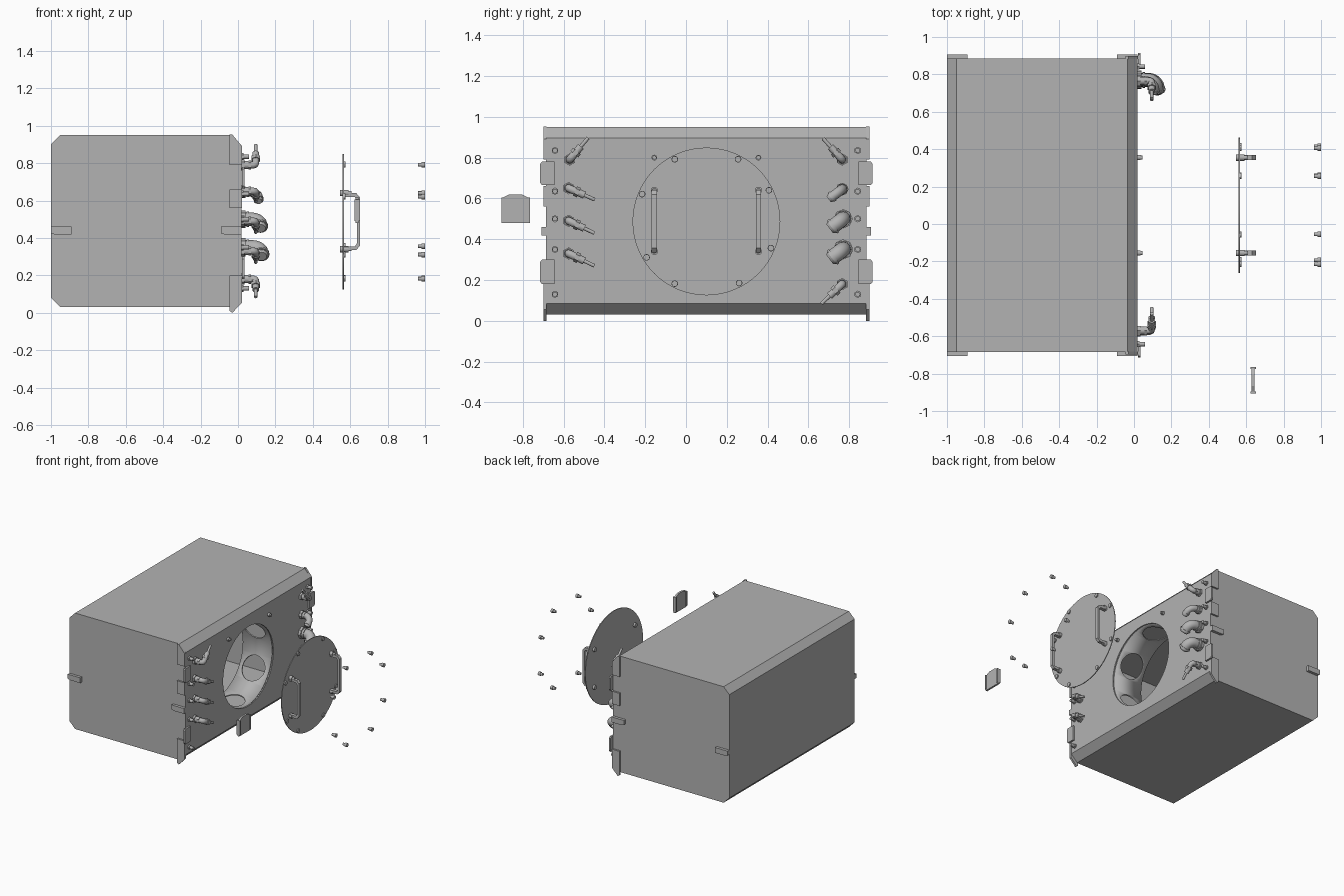
import bpy, bmesh, math
from mathutils import Vector, Matrix

if "Cube" in bpy.data.objects:
    bpy.data.objects.remove(bpy.data.objects["Cube"])

grey = bpy.data.materials.new("plain_grey")
grey.diffuse_color = (0.45, 0.45, 0.45, 1)
grey.use_nodes = True
grey.node_tree.nodes["Principled BSDF"].inputs["Base Color"].default_value = grey.diffuse_color
CY, CZ = 0.10, 0.487          # centre of the front opening


def finish(name, bm, smooth=False):
    bmesh.ops.recalc_face_normals(bm, faces=bm.faces[:])
    me = bpy.data.meshes.new(name)
    bm.to_mesh(me)
    bm.free()
    me.materials.append(grey)
    ob = bpy.data.objects.new(name, me)
    bpy.context.collection.objects.link(ob)
    if smooth:
        bpy.ops.object.select_all(action='DESELECT')
        ob.select_set(True)
        bpy.context.view_layer.objects.active = ob
        bpy.ops.object.shade_smooth_by_angle(angle=math.radians(35))
    return ob


def prism(name, pts, axis, a, b):
    """Extrude a flat profile along y (points are x,z) or along x (points are y,z)."""
    bm = bmesh.new()
    put = (lambda p, t: (p[0], t, p[1])) if axis == 'y' else (lambda p, t: (t, p[0], p[1]))
    lo = [bm.verts.new(put(p, a)) for p in pts]
    hi = [bm.verts.new(put(p, b)) for p in pts]
    bm.faces.new(lo)
    bm.faces.new(hi)
    for i in range(len(pts)):
        j = (i + 1) % len(pts)
        bm.faces.new((lo[i], lo[j], hi[j], hi[i]))
    return finish(name, bm)


def box(name, x0, x1, y0, y1, z0, z1):
    return prism(name, [(x0, z0), (x1, z0), (x1, z1), (x0, z1)], 'y', y0, y1)


def add_cyl(bm, p0, p1, r, seg=20, r2=None, caps=True):
    p0, p1 = Vector(p0), Vector(p1)
    d = p1 - p0
    m = Matrix.Translation((p0 + p1) / 2) @ d.to_track_quat('Z', 'Y').to_matrix().to_4x4()
    bmesh.ops.create_cone(bm, cap_ends=caps, segments=seg, radius1=r,
                          radius2=r if r2 is None else r2, depth=d.length, matrix=m)


def cyls(name, parts, smooth=True):
    bm = bmesh.new()
    for p in parts:
        add_cyl(bm, *p)
    return finish(name, bm, smooth)


def sweep(name, pts, r, res=4):
    cu = bpy.data.curves.new(name, 'CURVE')
    cu.dimensions = '3D'
    cu.bevel_depth, cu.bevel_resolution, cu.use_fill_caps = r, res, True
    sp = cu.splines.new('POLY')
    sp.points.add(len(pts) - 1)
    for q, p in zip(sp.points, pts):
        q.co = (*p, 1)
    cu.materials.append(grey)
    ob = bpy.data.objects.new(name, cu)
    bpy.context.collection.objects.link(ob)
    bpy.ops.object.select_all(action='DESELECT')
    ob.select_set(True)
    bpy.context.view_layer.objects.active = ob
    bpy.ops.object.convert(target='MESH')
    bpy.ops.object.shade_smooth_by_angle(angle=math.radians(40))


def cut(ob, cutter):
    m = ob.modifiers.new("cut", 'BOOLEAN')
    m.object, m.operation, m.solver = cutter, 'DIFFERENCE', 'EXACT'
    cutter.hide_render = True
    cutter.hide_viewport = True


# hollow tank body with chamfered long edges and a round front opening
body = prism("tank_body", [(-.95, .03), (-.035, .03), (.02, .085), (.02, .895),
                           (-.035, .95), (-.95, .95), (-1, .9), (-1, .08)], 'y', CY - .785, CY + .785)
sol = body.modifiers.new("wall", 'SOLIDIFY')
sol.thickness, sol.offset = 0.012, -1
cut(body, cyls("opening_cutter", [((-.1, CY, CZ), (.2, CY, CZ), .315, 64)], False))

# perforated collar behind the opening
bm = bmesh.new()
add_cyl(bm, (-.25, CY, CZ), (.005, CY, CZ), .325, 64, None, False)
collar = finish("opening_collar", bm, True)
sol = collar.modifiers.new("wall", 'SOLIDIFY')
sol.thickness, sol.offset = 0.008, -1
holes = []
for i in range(6):
    a = math.radians(30 + 60 * i)
    d = Vector((0, math.cos(a), math.sin(a)))
    c = Vector((-.125, CY, CZ))
    holes.append((c + d * .23, c + d * .4, .095, 32))
cut(collar, cyls("collar_hole_cutter", holes, False))

# side tabs, front edge flanges, bracket plates and studs, both sides
for s, side in ((-1, "left"), (1, "right")):
    y = lambda v: CY + s * v
    for x0, x1, n in ((-1, -.89, "rear"), (-.09, .02, "front")):
        prism(f"{side}_{n}_tab", [(x0, .425), (x0 + .02, .418), (x1, .418), (x1, .46), (x0, .46)],
              'y', y(.78), y(.807))
    prism(f"{side}_top_flange", [(-.045, .79), (.022, .79), (.022, .89), (-.03, .952), (-.045, .952)],
          'y', y(.783), y(.799))
    box(f"{side}_middle_flange", -.045, .022, y(.783), y(.799), .56, .66)
    prism(f"{side}_bottom_flange", [(-.045, .01), (-.03, 0), (.022, .055), (.022, .2), (-.045, .2)],
          'y', y(.783), y(.799))
    for z0, z1, n in ((.665, .78, "upper"), (.18, .30, "lower")):
        prism(f"{side}_{n}_bracket", [(y(.745), z0), (y(.806), z0), (y(.815), z0 + .012),
                                      (y(.815), z1 - .012), (y(.806), z1), (y(.745), z1)], 'x', .022, .036)
    for i, z in enumerate((.835, .635, .50, .35, .13)):
        cyls(f"{side}_stud_{i + 1}", [((.015, y(.742), z), (.03, y(.742), z), .018, 6),
                                      ((.03, y(.742), z), (.06, y(.742), z), .012, 16)])
    cyls(f"{side}_hanger_stud", [((.015, y(.255), .80), (.035, y(.255), .80), .014, 16),
                                 ((.035, y(.255), .80), (.045, y(.255), .80), .010, 16)])

# slim elbow fittings: base y, z and direction of the pipe
slim = [(-.57, .79, .085, .10), (-.575, .65, .125, -.055), (-.575, .49, .125, -.06),
        (-.575, .33, .125, -.06), (.765, .79, -.09, .10), (.765, .18, -.095, -.09)]
for i, (y, z, dy, dz) in enumerate(slim):
    d = Vector((0, dy, dz)).normalized()
    p = Vector((0, y, z))
    X = Vector((1, 0, 0))
    e = p + X * .095
    cyls(f"slim_fitting_{i + 1}", [
        (p + X * .015, p + X * .035, .03, 6), (p + X * .035, p + X * .055, .021, 20),
        (p + X * .055, p + X * .07, .025, 6),
        (e + d * .035, e + d * .055, .025, 6), (e + d * .055, e + d * .085, .018, 20),
        (e + d * .085, e + d * .14, .009, 14)])
    sweep(f"slim_elbow_{i + 1}", [p + X * .06, p + X * .082, p + X * .092 + d * .005,
                                  e + d * .015, e + d * .04], .019)

# fat hose elbows on the right: y, z, pipe radius, reach
for i, (y, z, r, reach) in enumerate(((.765, .645, .024, .11), (.77, .50, .036, .12), (.77, .35, .038, .125))):
    p = Vector((0, y, z))
    X = Vector((1, 0, 0))
    d = Vector((0, -.8, -.6))
    R = .05
    pts = [p + X * .02]
    for k in range(9):
        a = math.pi / 2 * k / 8
        pts.append(p + X * (reach - R + R * math.sin(a)) + d * (R - R * math.cos(a)))
    pts.append(pts[-1] + d * .02)
    sweep(f"hose_elbow_{i + 1}", pts, r)
    q = pts[-1]
    cyls(f"hose_collars_{i + 1}", [(p + X * .015, p + X * .04, r * 1.3, 8),
                                   (p + X * .045, p + X * .06, r * 1.12, 24),
                                   (q - d * .015, q - d * .003, r * 1.12, 24),
                                   (q, q + d * .012, r * .95, 24, r * .75)])

# loose round cover, pulled forward from the opening
cyls("cover_plate", [((.560, CY, CZ), (.566, CY, CZ), .362, 64)])

# cover washers and the loose screws in front of them
for i, deg in enumerate((117, 63, 26.5, -22.5, -62, -117, -149, 157)):
    a = math.radians(deg)
    y, z = CY + .342 * math.cos(a), CZ + .342 * math.sin(a)
    cyls(f"cover_washer_{i + 1}", [((.564, y, z), (.574, y, z), .016, 20)])
    cyls(f"loose_screw_{i + 1}", [((.963, y, z), (.985, y, z), .010, 16),
                                  ((.982, y, z), (1.0, y, z), .015, 16)])

# two pull handles on the cover
for s, side in ((-1, "left"), (1, "right")):
    y = CY + s * .255
    prism(f"{side}_handle", [(.566, .355), (.625, .355), (.635, .37), (.635, .605), (.625, .62), (.566, .62),
                             (.566, .64), (.632, .64), (.651, .618), (.651, .357), (.632, .335), (.566, .335)],
          'y', y - .013, y + .013)
    for z, n in ((.64, "upper"), (.34, "lower")):
        cyls(f"{side}_handle_{n}_foot", [((.545, y, z), (.59, y, z), .017, 20),
                                         ((.59, y, z), (.607, y, z), .011, 16)])

# separate small latch plate with raised side rims
prism("latch_plate", [(-.905, .48), (-.765, .48), (-.765, .60), (-.805, .62),
                      (-.865, .62), (-.905, .60)], 'x', .629, .644)
for y in (-.905, -.775):
    box("latch_rim", .622, .651, y, y + .01, .49, .605)
